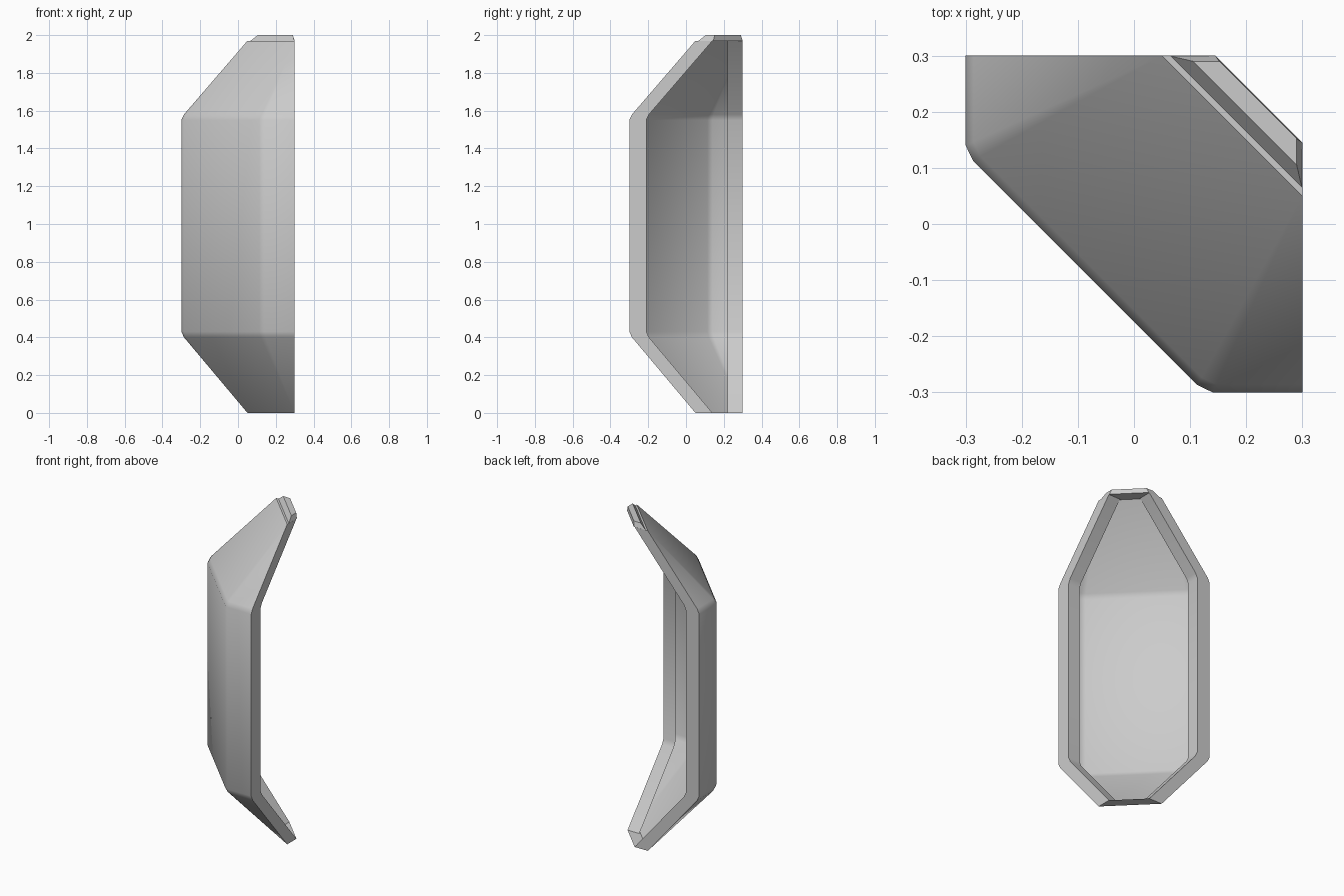
import bpy, bmesh

if "Cube" in bpy.data.objects:
    bpy.data.objects.remove(bpy.data.objects["Cube"])


def finish(name, bm):
    bmesh.ops.remove_doubles(bm, verts=bm.verts, dist=1e-5)
    bmesh.ops.recalc_face_normals(bm, faces=bm.faces)
    me = bpy.data.meshes.new(name)
    bm.to_mesh(me)
    bm.free()
    ob = bpy.data.objects.new(name, me)
    bpy.context.collection.objects.link(ob)
    return ob


def mirrored(half):
    # half profile plus its reflection across the x = y diagonal
    return half + [(y, x) for x, y in reversed(half)]


def strip(bm, points):
    # polygon that tolerates collapsed corners
    loop = []
    for p in points:
        if not any(sum(abs(a - b) for a, b in zip(p, q)) < 1e-5 for q in loop):
            loop.append(p)
    if len(loop) > 2:
        bm.faces.new([bm.verts.new(p) for p in loop])


# Rows are (height, blend from mid profile to end profile)
rows = [(0, 1), (0.40, 0.04), (0.43, 0), (1.55, 0), (1.58, 0.04), (1.97, 1)]


def grid(mid_half, end_half):
    mid, end = mirrored(mid_half), mirrored(end_half)
    return [[(m[0] + (e[0] - m[0]) * s, m[1] + (e[1] - m[1]) * s, z)
             for m, e in zip(mid, end)] for z, s in rows]


# Faceted thin corner shell
bm = bmesh.new()
outer = grid([(-0.3, 0.3), (-0.3, 0.14), (-0.287, 0.113)], [(0.05, 0.3)] * 3)
for a, b in zip(outer, outer[1:]):
    for i in range(5):
        strip(bm, [a[i], a[i + 1], b[i + 1], b[i]])

# Flat rim around the opening with a lip folded inward
rim = grid([(-0.21, 0.3), (-0.21, 0.22)], [(0.14, 0.3), (0.14, 0.22)])
for r in range(len(rows) - 1):
    for k, edge, lip in ((0, 0, 1), (5, 3, 2)):
        o0, o1, e0, e1 = outer[r][k], outer[r + 1][k], rim[r][edge], rim[r + 1][edge]
        strip(bm, [o0, o1, e1, e0])
        strip(bm, [e0, e1, rim[r + 1][lip], rim[r][lip]])
# flat end caps
for k in (0, -1):
    strip(bm, [outer[k][0], outer[k][5], rim[k][3], rim[k][0]])
shell = finish("corner_shell", bm)
bpy.context.view_layer.objects.active = shell
shell.select_set(True)
bpy.ops.object.shade_smooth_by_angle(angle=0.6)

# Raised chamfered lip on the top end
bm = bmesh.new()
low = [bm.verts.new((x, y, 1.97)) for x, y in mirrored([(0.145, 0.3), (0.066, 0.299)])]
top = [bm.verts.new((x, y, 2.0)) for x, y in mirrored([(0.152, 0.29), (0.105, 0.29)])]
bm.faces.new(low)
bm.faces.new(top)
for i in range(4):
    j = (i + 1) % 4
    bm.faces.new((low[i], low[j], top[j], top[i]))
finish("top_lip", bm)
